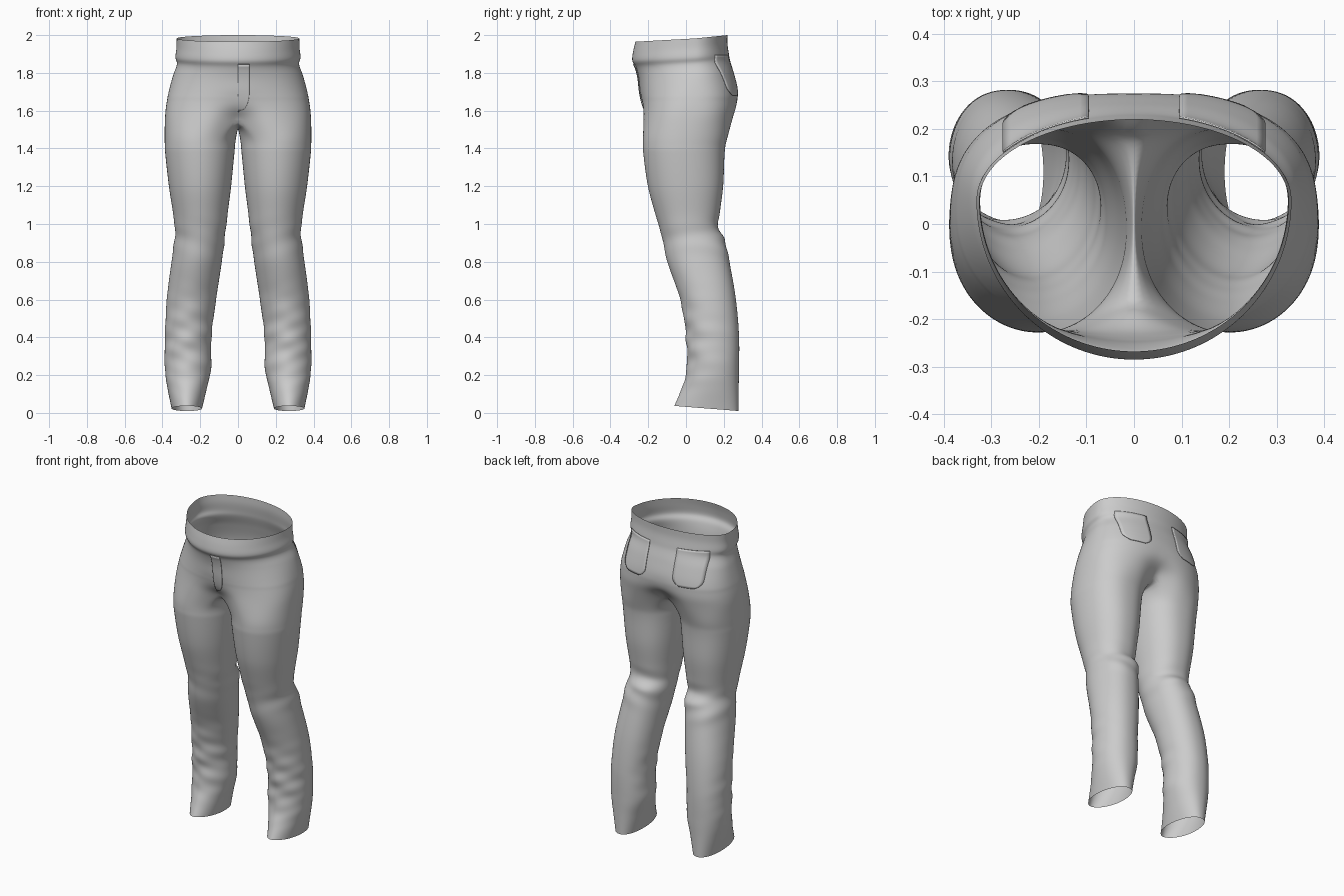
import bpy, bmesh, math

if "Cube" in bpy.data.objects:
    bpy.data.objects.remove(bpy.data.objects["Cube"], do_unlink=True)

fabric = bpy.data.materials.new("grey fabric")
fabric.use_nodes = True
GREY = (0.6, 0.6, 0.6, 1)
fabric.diffuse_color = GREY
fabric.node_tree.nodes["Principled BSDF"].inputs["Base Color"].default_value = GREY

ARC, CROTCH = 40, 12      # points around the outside and under the crotch

# Hips: height, half width, front y, back y, front and back squareness, centre groove
HIPS = [(2.0, .325, -.268, .22, 1, 1, 0), (1.95, .326, -.28, .22, 1, 1, 0),
        (1.895, .332, -.285, .228, 1, 1, 0), (1.87, .322, -.268, .232, 1, .98, 0),
        (1.8, .344, -.252, .253, .98, .9, 0), (1.7, .368, -.242, .274, .92, .8, 0),
        (1.62, .382, -.238, .274, .85, .74, .06), (1.55, .388, -.243, .258, .8, .7, .3)]

# Legs: height, inner x, outer x, front y, back y
LEGS = [(1.47, .006, .391, -.23, .225), (1.4, .016, .388, -.229, .207),
        (1.2, .036, .366, -.202, .197), (1.05, .055, .343, -.162, .178),
        (.97, .064, .334, -.138, .17), (.92, .07, .336, -.125, .205),
        (.8, .085, .352, -.1, .23), (.6, .115, .377, -.032, .264),
        (.4, .14, .387, 0, .281), (.22, .143, .387, .003, .281),
        (.12, .164, .374, -.02, .279), (0, .19, .352, -.062, .278)]


def sample(table, z):
    """Smooth interpolation of a table whose first column is height, descending."""
    i = next((k for k in range(len(table) - 2) if z >= table[k + 1][0]), len(table) - 2)
    a, b = table[i], table[i + 1]
    before, after = table[max(i - 1, 0)], table[min(i + 2, len(table) - 1)]
    h = b[0] - a[0]
    t = (z - a[0]) / h
    out = []
    for c in range(1, len(a)):
        m0 = (b[c] - before[c]) / (b[0] - before[0]) * h
        m1 = (after[c] - a[c]) / (after[0] - a[0]) * h
        d = b[c] - a[c]
        out.append(a[c] + t * (m0 + t * (3 * d - 2 * m0 - m1 + t * (m0 + m1 - 2 * d))))
    return out


def power(v, e):
    return math.copysign(abs(v) ** e, v)


def bump(z, centre, width):
    return math.exp(-((z - centre) / width) ** 2)


def hip_row(z):
    """Half outline from front centre round the side to back centre."""
    rx, yf, yb, ef, eb, groove = sample(HIPS, z)
    mid = .05 * min(max((z - 1.5) / .3, 0), 1)
    lean = min(max((z - 1.65) / .2, 0), 1) * .035
    row = []
    for i in range(ARC):
        u = 2 * i / (ARC - 1) - 1
        e, r = (eb, yb - mid) if u > 0 else (ef, mid - yf)
        near, far = abs(u) ** (1 / e), (1 - abs(u)) ** (1 / e)
        t = math.copysign(math.pi / 2 * near / (near + far), u)
        s = math.sin(t)
        x = rx * math.cos(t) ** e if 0 < i < ARC - 1 else 0
        y = mid + r * power(s, e) * (1 - groove * bump(x, 0, .085))
        row.append((x, y, z - lean * (.5 - .5 * s)))
    return row


def leg_row(z):
    """Closed outline of one leg, with folds at knee and shin."""
    xi, xo, yf, yb = sample(LEGS, z)
    cx, cy, rx, ry = (xi + xo) / 2, (yf + yb) / 2, (xo - xi) / 2, (yb - yf) / 2
    low = min(1, 1.47 - z)
    reach = math.radians(128)
    angles = [reach * (2 * i / (ARC - 1) - 1) for i in range(ARC)]
    gap = 2 * (math.pi - reach) / (CROTCH + 1)
    angles += [reach + gap * (i + 1) for i in range(CROTCH)]
    row = []
    for t in angles:
        c, s = math.cos(t), math.sin(t)
        e = .92 - .06 * s + .06 * low
        waves = math.sin(42 * z + 2.5 * c + 2 * s) + .6 * math.sin(71 * z - 4 * c)
        shin = .004 * bump(z, .36, .2) * (.5 - .5 * s) * waves
        knee = .006 * bump(z, .92, .08) * (.6 + .4 * s) * math.sin(48 * z - 3 * c)
        k = 1 + (shin + knee) / .16
        hem = .01 + .027 * max(0, 1 - z / .2) * (.5 - .5 * s)
        row.append((cx + rx * k * power(c, e), cy + ry * k * power(s, e), z + hem * max(0, 1 - z)))
    return row


def finish(name, bm):
    mesh = bpy.data.meshes.new(name)
    bm.to_mesh(mesh)
    bm.free()
    mesh.materials.append(fabric)
    for p in mesh.polygons:
        p.use_smooth = True
    obj = bpy.data.objects.new(name, mesh)
    bpy.context.collection.objects.link(obj)
    return obj


def bridge(bm, upper, lower, closed):
    n = len(upper)
    for i in range(n if closed else n - 1):
        j = (i + 1) % n
        bm.faces.new((lower[i], lower[j], upper[j], upper[i]))


# Trousers: one half, mirrored
bm = bmesh.new()
last = None
for k in range(30):
    row = [bm.verts.new(p) for p in hip_row(2 - .45 * k / 29)]
    if last:
        bridge(bm, last, row, False)
    last = row
# Crotch seam closes the hip outline into a leg outline
front, back = last[0].co.copy(), last[-1].co.copy()
for i in range(CROTCH):
    u = (i + 1) / (CROTCH + 1)
    p = back.lerp(front, u)
    last.append(bm.verts.new((0, p.y, p.z - .04 * math.sin(math.pi * u) ** .7)))
for k in range(81):
    row = [bm.verts.new(p) for p in leg_row(1.47 * (1 - k / 80))]
    bridge(bm, last, row, True)
    last = row
# Ease the join between hips and legs
join = [v for v in bm.verts if 1.4 < v.co.z < 1.66 and v.co.x > .001]
for _ in range(6):
    bmesh.ops.smooth_vert(bm, verts=join, factor=.4, use_axis_x=True, use_axis_y=True, use_axis_z=True)
trousers = finish("trousers", bm)
mirror = trousers.modifiers.new("Mirror", "MIRROR")
mirror.use_clip = True
smooth = trousers.modifiers.new("Subdivision", "SUBSURF")
smooth.levels = smooth.render_levels = 1


def patch(name, side, top, height, edges):
    """Thin cloth piece pressed on the front (side -1) or back (side 1)."""
    bm = bmesh.new()
    last = None
    for k in range(17):
        v = k / 16
        x0, x1 = edges(v)[::-side]
        row = [bm.verts.new((x0 + (x1 - x0) * i / 10, side * .6, top - height * v)) for i in range(11)]
        if last:
            bridge(bm, last, row, False)
        last = row
    obj = finish(name, bm)
    wrap = obj.modifiers.new("Wrap", "SHRINKWRAP")
    wrap.target = trousers
    wrap.wrap_method = "PROJECT"
    wrap.use_project_y = True
    wrap.use_positive_direction = side < 0
    wrap.use_negative_direction = side > 0
    wrap.wrap_mode = "ON_SURFACE"
    wrap.offset = .004
    thick = obj.modifiers.new("Thickness", "SOLIDIFY")
    thick.thickness = .004
    thick.offset = 0


def pocket_edges(sign):
    def edges(v):
        half = .09 * (1 - .5 * max(0, (v - .72) / .28) ** 3)
        return sign * .185 - half, sign * .185 + half
    return edges


# Back pockets
for label, sign in (("left", 1), ("right", -1)):
    patch(label + "_back_pocket", 1, 1.895, .215, pocket_edges(sign))

# Fly flap
patch("fly_flap", -1, 1.845, .25, lambda v: (0, .006 + .054 * math.sqrt(max(0, 1 - max(0, (v - .6) / .4) ** 2))))
